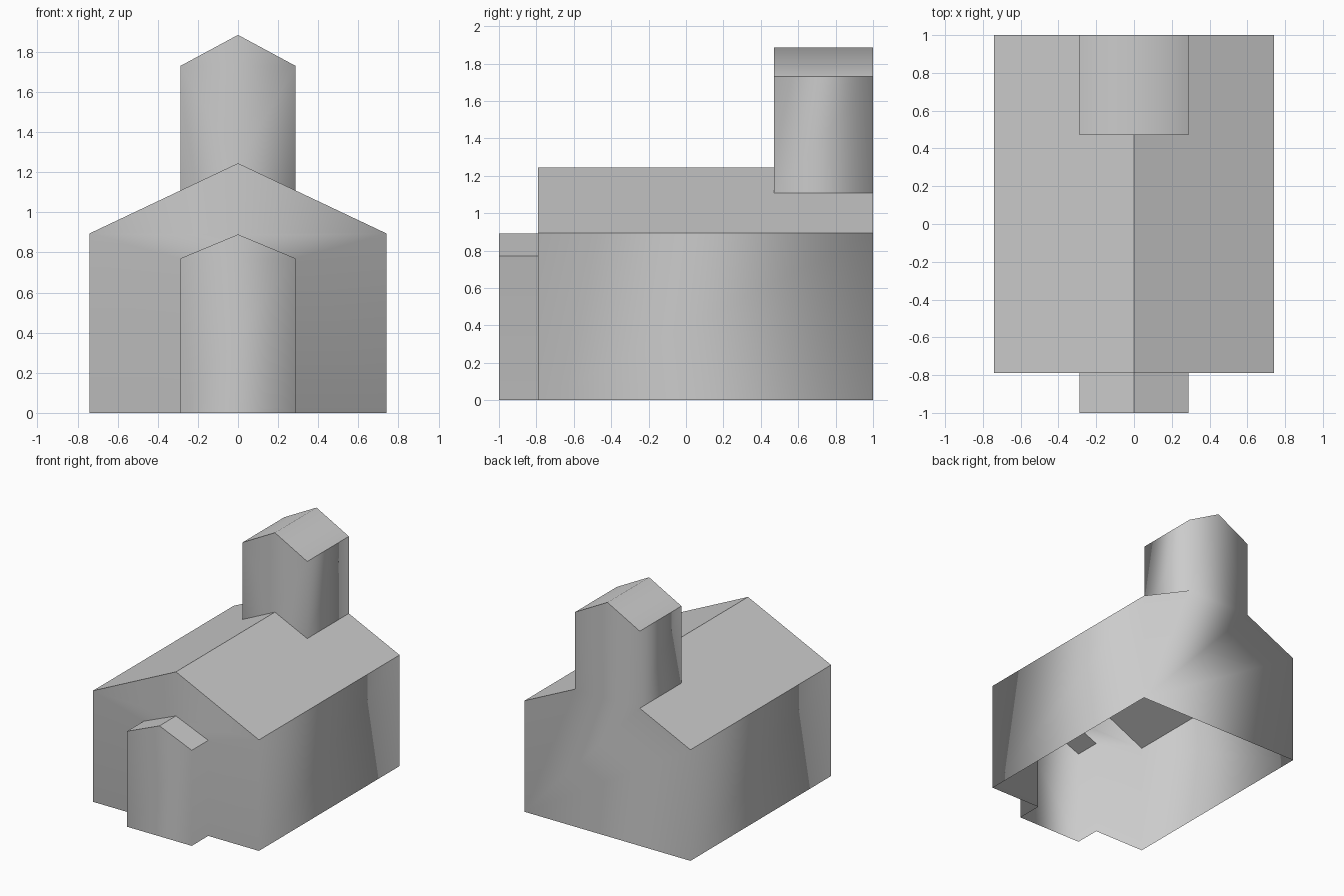
import bpy, bmesh

cube = bpy.data.objects.get("Cube")
if cube:
    bpy.data.objects.remove(cube)

# Main sizes
W, P = 0.74, 0.288                         # half widths: hall, porch and tower
FRONT, BACK, PORCH, TOWER = -0.79, 1.0, -1.0, 0.47
EAVE, RIDGE = 0.895, 1.245
PORCH_EAVE, PORCH_RIDGE = 0.77, 0.89
TOWER_EAVE, TOWER_RIDGE = 1.73, 1.885
JOIN = RIDGE - (RIDGE - EAVE) * P / W      # roof height at the tower sides

grey = bpy.data.materials.new("Light grey")
grey.use_nodes = True
grey.diffuse_color = (0.6, 0.6, 0.6, 1)
grey.node_tree.nodes["Principled BSDF"].inputs["Base Color"].default_value = (0.6, 0.6, 0.6, 1)


def build(name, faces, smooth):
    """Open shell from corner loops, with shared corners welded."""
    bm = bmesh.new()
    for loop in faces:
        bm.faces.new([bm.verts.new(p) for p in loop]).smooth = smooth
    bmesh.ops.remove_doubles(bm, verts=bm.verts, dist=0.001)
    mesh = bpy.data.meshes.new(name)
    bm.to_mesh(mesh)
    bm.free()
    mesh.materials.append(grey)
    ob = bpy.data.objects.new(name, mesh)
    bpy.context.collection.objects.link(ob)
    return ob


def upright(half, y):
    """Mirror a half outline (ridge first, then down the +x side) into an upright face."""
    left = [(-x, z) for x, z in reversed(half) if x > 0]
    return [(x, y, z) for x, z in left + half]


def both_sides(loop):
    """A loop on +x and its mirror image."""
    return [loop, [(-x, y, z) for x, y, z in reversed(loop)]]


def side_wall(x, y0, y1, z0, z1):
    return both_sides([(x, y0, z0), (x, y1, z0), (x, y1, z1), (x, y0, z1)])


def gable_roof(half, y0, y1, eave, ridge):
    return both_sides([(0, y0, ridge), (half, y0, eave), (half, y1, eave), (0, y1, ridge)])


# Walls: one continuous open-bottomed shell
porch_gable = upright([(0, PORCH_RIDGE), (P, PORCH_EAVE), (P, 0)], PORCH)
hall_front = upright([(0, RIDGE), (W, EAVE), (W, 0), (P, 0)], FRONT)
doorway = upright([(0, PORCH_RIDGE), (P, PORCH_EAVE)], FRONT)
hall_front += reversed(doorway)
back = upright([(0, TOWER_RIDGE), (P, TOWER_EAVE), (P, JOIN), (W, EAVE), (W, 0)], BACK)
tower_front = upright([(0, TOWER_RIDGE), (P, TOWER_EAVE), (P, JOIN)], TOWER) + [(0, TOWER, RIDGE)]

walls = [porch_gable[::-1], hall_front[::-1], back, tower_front[::-1]]
walls[:] = [porch_gable, hall_front, back[::-1], tower_front]
walls = [loop[::-1] for loop in walls]
walls += side_wall(W, FRONT, BACK, 0, EAVE)
walls += side_wall(P, PORCH, FRONT, 0, PORCH_EAVE)
walls += side_wall(P, TOWER, BACK, JOIN, TOWER_EAVE)
build("walls", walls, True)

# Hall roof: flat slopes notched around the tower
slope = [(0, FRONT, RIDGE), (W, FRONT, EAVE), (W, BACK, EAVE),
         (P, BACK, JOIN), (P, TOWER, JOIN), (0, TOWER, RIDGE)]
build("hall_roof", both_sides(slope), False)

# Small roofs
build("porch_roof", gable_roof(P, PORCH, FRONT, PORCH_EAVE, PORCH_RIDGE), False)
build("tower_roof", gable_roof(P, TOWER, BACK, TOWER_EAVE, TOWER_RIDGE), True)
